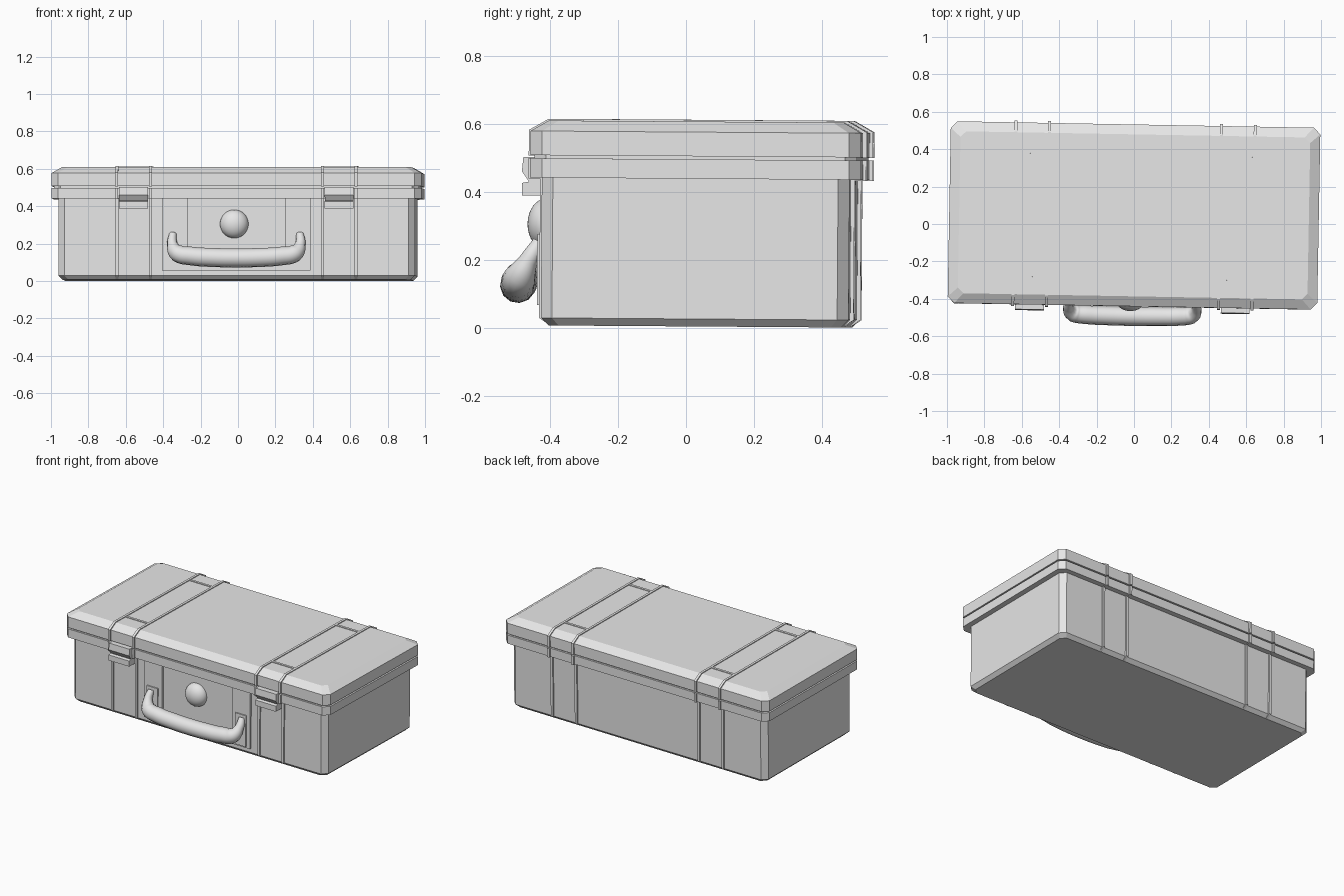
import bpy
import bmesh
from mathutils import Matrix

if "Cube" in bpy.data.objects:
    bpy.data.objects.remove(bpy.data.objects["Cube"], do_unlink=True)

# Single flat grey
grey = bpy.data.materials.new("plain_grey")
grey.use_nodes = True
grey.diffuse_color = (0.8, 0.8, 0.8, 1)
grey.node_tree.nodes["Principled BSDF"].inputs["Base Color"].default_value = (0.8, 0.8, 0.8, 1)

# The case rests slightly turned and tilted
POSE = (Matrix.Translation((0, 0.042, 0.004))
        @ Matrix.Rotation(-0.018, 4, "Z") @ Matrix.Rotation(-0.007, 4, "X"))


def place(name, data):
    obj = bpy.data.objects.new(name, data)
    bpy.context.collection.objects.link(obj)
    data.materials.append(grey)
    obj.matrix_world = POSE
    return obj


def finish(name, bm, smooth=False):
    bmesh.ops.recalc_face_normals(bm, faces=bm.faces)
    for face in bm.faces:
        face.smooth = smooth
    mesh = bpy.data.meshes.new(name)
    bm.to_mesh(mesh)
    bm.free()
    return place(name, mesh)


def loft(name, rings):
    """Stack of corner-cut rectangles given as (half x, half y, z, corner cut)."""
    bm = bmesh.new()
    loops = []
    for hx, hy, z, c in rings:
        pts = [(hx, -hy + c), (hx, hy - c), (hx - c, hy), (-hx + c, hy),
               (-hx, hy - c), (-hx, -hy + c), (-hx + c, -hy), (hx - c, -hy)]
        loops.append([bm.verts.new((x, y, z)) for x, y in pts])
    for a, b in zip(loops, loops[1:]):
        for i in range(8):
            j = (i + 1) % 8
            bm.faces.new((a[i], a[j], b[j], b[i]))
    bm.faces.new(loops[0])
    bm.faces.new(loops[-1])
    return finish(name, bm)


def prism(name, profile, x0, x1):
    """Extrude a (y, z) profile along x."""
    bm = bmesh.new()
    face = bm.faces.new([bm.verts.new((x0, y, z)) for y, z in profile])
    new = bmesh.ops.extrude_face_region(bm, geom=[face])["geom"]
    moved = [v for v in new if isinstance(v, bmesh.types.BMVert)]
    bmesh.ops.translate(bm, verts=moved, vec=(x1 - x0, 0, 0))
    return finish(name, bm)


def box(name, x0, x1, y0, y1, z0, z1):
    return prism(name, [(y0, z0), (y1, z0), (y1, z1), (y0, z1)], x0, x1)


# Main shell: body, rim, seam and lid
loft("case_body", [(0.93, 0.43, 0, 0.03), (0.953, 0.452, 0.022, 0.033),
                   (0.953, 0.452, 0.44, 0.033)])
loft("body_rim", [(0.988, 0.486, 0.434, 0.035), (0.988, 0.486, 0.491, 0.035)])
loft("lid_seam", [(0.975, 0.474, 0.485, 0.035), (0.975, 0.474, 0.51, 0.035)])
loft("lid", [(0.988, 0.486, 0.5, 0.035), (0.988, 0.486, 0.571, 0.035),
             (0.935, 0.433, 0.602, 0.03)])

# Paired ribs that wrap the case front to back
body_half = [(0.432, 0.001), (0.462, 0.022), (0.462, 0.44)]
rim_half = [(0.496, 0.431), (0.496, 0.491)]
lid_half = [(0.496, 0.499), (0.496, 0.574), (0.438, 0.607)]
for side, sx in (("left", 1), ("right", -1)):
    for where, x in (("inner", 0.46), ("outer", 0.64)):
        for part, half in (("body", body_half), ("rim", rim_half), ("lid", lid_half)):
            outline = half + [(-y, z) for y, z in reversed(half)]
            prism(f"{side}_{where}_{part}_rib", outline, sx * x - 0.008, sx * x + 0.008)

    # Cross bars between the ribs on the lid
    for where, y in (("front", -0.33), ("back", 0.33)):
        box(f"{side}_{where}_cross_bar", sx * 0.55 - 0.085, sx * 0.55 + 0.085,
            y - 0.008, y + 0.008, 0.595, 0.606)

    # Latch hooked over the rim
    latch = [(-0.45, 0.495), (-0.512, 0.495), (-0.516, 0.452), (-0.495, 0.422),
             (-0.516, 0.418), (-0.516, 0.381), (-0.45, 0.381)]
    prism(f"{side}_latch", latch, sx * 0.55 - 0.077, sx * 0.55 + 0.077)

    # Raised front panel side and handle bracket
    ends = sorted((sx * 0.262, sx * 0.397))
    box(f"{side}_panel", *ends, -0.466, -0.44, 0.05, 0.437)
    ends = sorted((sx * 0.29, sx * 0.372))
    box(f"{side}_handle_bracket", *ends, -0.474, -0.46, 0.06, 0.268)

box("lower_panel", -0.262, 0.262, -0.466, -0.44, 0.05, 0.12)

# Round button
bm = bmesh.new()
bmesh.ops.create_uvsphere(bm, u_segments=32, v_segments=16, radius=0.076)
bmesh.ops.scale(bm, vec=(1, 0.75, 1), verts=bm.verts)
bmesh.ops.translate(bm, vec=(-0.012, -0.453, 0.298), verts=bm.verts)
finish("front_button", bm, smooth=True)

# Carrying handle: a tube swelling into the grip
half_path = [(0.34, -0.468, 0.245, 0.02), (0.342, -0.5, 0.19, 0.028),
             (0.315, -0.525, 0.142, 0.047), (0.24, -0.533, 0.126, 0.05),
             (0.12, -0.536, 0.118, 0.051)]
path = ([(-x, y, z, r) for x, y, z, r in half_path]
        + [(0, -0.537, 0.116, 0.051)] + half_path[::-1])
curve = bpy.data.curves.new("handle", "CURVE")
curve.dimensions = "3D"
curve.bevel_depth = 1.0
curve.bevel_resolution = 4
curve.use_fill_caps = True
spline = curve.splines.new("BEZIER")
spline.bezier_points.add(len(path) - 1)
spline.resolution_u = 6
for point, (x, y, z, r) in zip(spline.bezier_points, path):
    point.co = (x, y, z)
    point.radius = r
    point.handle_left_type = point.handle_right_type = "AUTO"
spline.use_smooth = True
place("handle", curve)
